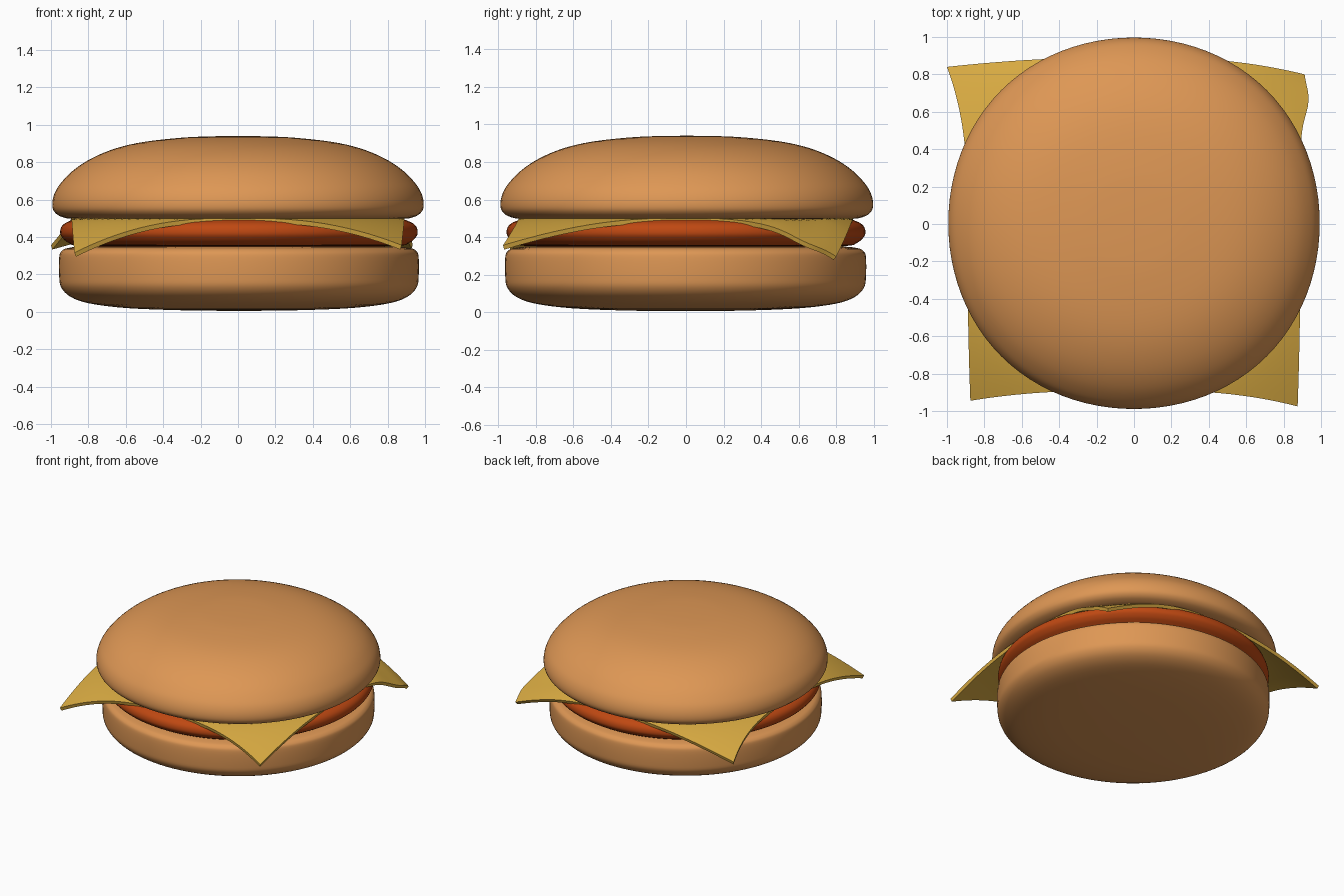
import bpy, bmesh, math

if "Cube" in bpy.data.objects:
    bpy.data.objects.remove(bpy.data.objects["Cube"])


def material(name, rgb):
    m = bpy.data.materials.new(name)
    m.diffuse_color = (*rgb, 1)
    m.use_nodes = True
    m.node_tree.nodes["Principled BSDF"].inputs["Base Color"].default_value = m.diffuse_color
    return m


def finish(name, verts, faces, mat, angle):
    mesh = bpy.data.meshes.new(name)
    mesh.from_pydata(verts, [], faces)
    bm = bmesh.new()
    bm.from_mesh(mesh)
    bmesh.ops.recalc_face_normals(bm, faces=bm.faces)
    bm.to_mesh(mesh)
    bm.free()
    ob = bpy.data.objects.new(name, mesh)
    bpy.context.collection.objects.link(ob)
    mesh.materials.append(mat)
    bpy.ops.object.select_all(action='DESELECT')
    ob.select_set(True)
    bpy.context.view_layer.objects.active = ob
    bpy.ops.object.shade_smooth_by_angle(angle=math.radians(angle))
    return ob


def smooth_profile(pts, steps=4):
    """Catmull-Rom curve through the (radius, z) points."""
    p = [pts[0]] + pts + [pts[-1]]
    out = []
    for a, b, c, d in zip(p, p[1:], p[2:], p[3:]):
        for i in range(steps):
            t = i / steps
            out.append(tuple(0.5 * (2 * b[k] + (c[k] - a[k]) * t
                       + (2 * a[k] - 5 * b[k] + 4 * c[k] - d[k]) * t * t
                       + (3 * b[k] - a[k] - 3 * c[k] + d[k]) * t ** 3) for k in (0, 1)))
    return out + [pts[-1]]


def lathe(name, pts, mat, cx=0.0, cy=0.0, square=0.0, n=96):
    """Revolve a profile running from the bottom pole to the top pole."""
    prof = smooth_profile(pts)
    rings = prof[1:-1]
    verts = []
    for r, z in rings:
        for i in range(n):
            a = 2 * math.pi * i / n
            k = r * (1 + square * math.sin(2 * a) ** 2)
            verts.append((cx + k * math.cos(a), cy + k * math.sin(a), z))
    faces = [(j * n + i, j * n + (i + 1) % n, (j + 1) * n + (i + 1) % n, (j + 1) * n + i)
             for j in range(len(rings) - 1) for i in range(n)]
    bottom, top = len(verts), len(verts) + 1
    verts += [(cx, cy, prof[0][1]), (cx, cy, prof[-1][1])]
    last = (len(rings) - 1) * n
    for i in range(n):
        faces.append((bottom, (i + 1) % n, i))
        faces.append((top, last + i, last + (i + 1) % n))
    return finish(name, verts, faces, mat, 60)


bun = material("bun", (0.73, 0.31, 0.09))
meat = material("meat", (0.52, 0.065, 0.006))
yellow = material("cheese", (0.70, 0.41, 0.055))

# Bottom bun: rounded underside, straight wall, soft top rim
lathe("bottom_bun", [(0, 0.005), (0.3, 0.008), (0.6, 0.02), (0.8, 0.045), (0.9, 0.08),
                     (0.95, 0.13), (0.961, 0.19), (0.961, 0.29), (0.948, 0.325),
                     (0.91, 0.342), (0.8, 0.35), (0.4, 0.35), (0, 0.35)], bun, 0.005, -0.002)

# Patty: flat disc with a rounded edge
lathe("patty", [(0, 0.35), (0.5, 0.35), (0.84, 0.352), (0.91, 0.368), (0.947, 0.40),
                (0.956, 0.428), (0.945, 0.46), (0.91, 0.483), (0.84, 0.494),
                (0.5, 0.494), (0, 0.494)], meat, 0.005, 0.0)

# Top bun: flat base, overhanging lip, low dome
lathe("top_bun", [(0, 0.495), (0.5, 0.495), (0.85, 0.496), (0.94, 0.507), (0.982, 0.535),
                  (0.993, 0.575), (0.982, 0.63), (0.95, 0.685), (0.88, 0.757), (0.78, 0.822),
                  (0.65, 0.875), (0.5, 0.909), (0.3, 0.931), (0.15, 0.938), (0, 0.94)],
      bun, 0.0, 0.004, 0.012)

# Cheese slice: square sheet whose four corners droop over the patty
N, HALF, TOP = 48, 0.89, 0.501
corners = {(-1, -1): (0.015, -0.055, 0.185), (1, -1): (-0.015, -0.085, 0.145),
           (-1, 1): (-0.11, -0.05, 0.145), (1, 1): (0.015, -0.09, 0.205)}
verts = []
for j in range(N + 1):
    for i in range(N + 1):
        u, v = 2 * i / N - 1, 2 * j / N - 1
        x, y = HALF * u, HALF * v
        dx, dy, drop = corners[(1 if u >= 0 else -1, 1 if v >= 0 else -1)]
        t = max(0, (math.hypot(x, y) - 0.89) / (HALF * math.sqrt(2) - 0.89))
        w = t ** 1.5
        z = TOP - drop * t ** 1.35
        x, y = x + dx * w, y + dy * w
        # ripple in the back right corner
        if u > 0 and v > 0:
            ripple = math.exp(-((v - 0.8) / 0.16) ** 2) * max(0, u - 0.6) / 0.4
            x += 0.035 * ripple
            z -= 0.04 * ripple * (1 - w)
        verts.append((x, y, z))
R = N + 1
faces = [(j * R + i, j * R + i + 1, (j + 1) * R + i + 1, (j + 1) * R + i)
         for j in range(N) for i in range(N)]
cheese = finish("cheese_slice", verts, faces, yellow, 40)
if cheese.data.polygons[0].normal.z < 0:
    cheese.data.flip_normals()
solid = cheese.modifiers.new("thickness", 'SOLIDIFY')
solid.thickness = 0.025
solid.offset = -1
bpy.ops.object.modifier_apply(modifier="thickness")
bpy.ops.object.shade_smooth_by_angle(angle=math.radians(40))
